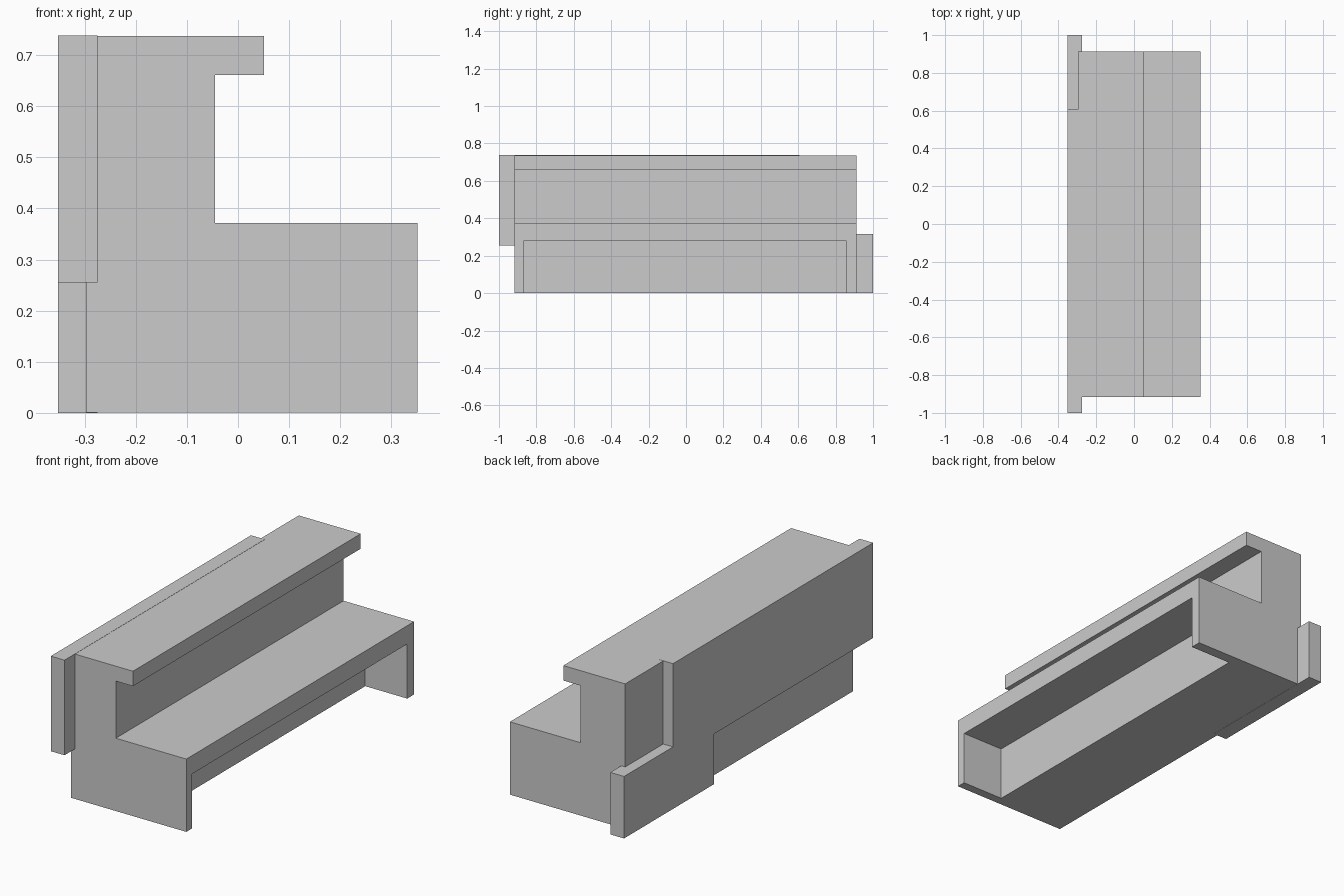
import bpy
import bmesh

if "Cube" in bpy.data.objects:
    bpy.data.objects.remove(bpy.data.objects["Cube"])


def extrude_y(name, profile, y0, y1):
    """Extrude a closed (x, z) profile from y0 to y1."""
    bm = bmesh.new()
    face = bm.faces.new([bm.verts.new((x, y0, z)) for x, z in profile])
    grown = bmesh.ops.extrude_face_region(bm, geom=[face])["geom"]
    verts = [g for g in grown if isinstance(g, bmesh.types.BMVert)]
    bmesh.ops.translate(bm, verts=verts, vec=(0, y1 - y0, 0))
    bmesh.ops.recalc_face_normals(bm, faces=bm.faces[:])
    mesh = bpy.data.meshes.new(name)
    bm.to_mesh(mesh)
    bm.free()
    obj = bpy.data.objects.new(name, mesh)
    bpy.context.collection.objects.link(obj)
    return obj


def box(name, x0, x1, y0, y1, z0, z1):
    return extrude_y(name, [(x0, z0), (x1, z0), (x1, z1), (x0, z1)], y0, y1)


# Main body: wide base, upright wall and overhanging top lip
body = extrude_y("body", [
    (-0.297, 0.001), (0.351, 0.001), (0.351, 0.371), (-0.045, 0.371),
    (-0.045, 0.661), (0.051, 0.661), (0.051, 0.737), (-0.297, 0.737),
], -0.916, 0.912)

# Recess under the shelf, open at the right side and the bottom
cutter = box("recess_cutter", 0.115, 0.5, -0.87, 0.857, -0.1, 0.278)
cutter.hide_render = True
cut = body.modifiers.new("recess", "BOOLEAN")
cut.operation = "DIFFERENCE"
cut.solver = "EXACT"
cut.object = cutter
bpy.context.view_layer.objects.active = body
bpy.ops.object.modifier_apply(modifier=cut.name)
bpy.data.objects.remove(cutter)

# Stepped back panel: long upper board and short lower board at the far end
back = -0.352
front = -0.275
step_y, step_z = 0.278, 0.255
far_y, far_z = 0.607, 0.315
bm = bmesh.new()
outline = [(-1, step_z), (step_y, step_z), (step_y, 0), (1, 0),
           (1, far_z), (far_y, far_z), (far_y, 0.738), (-1, 0.738)]
face = bm.faces.new([bm.verts.new((back, y, z)) for y, z in outline])
grown = bmesh.ops.extrude_face_region(bm, geom=[face])["geom"]
bmesh.ops.translate(bm, vec=(front - back, 0, 0),
                    verts=[g for g in grown if isinstance(g, bmesh.types.BMVert)])
bmesh.ops.recalc_face_normals(bm, faces=bm.faces[:])
mesh = bpy.data.meshes.new("back_panel")
bm.to_mesh(mesh)
bm.free()
bpy.context.collection.objects.link(bpy.data.objects.new("back_panel", mesh))
